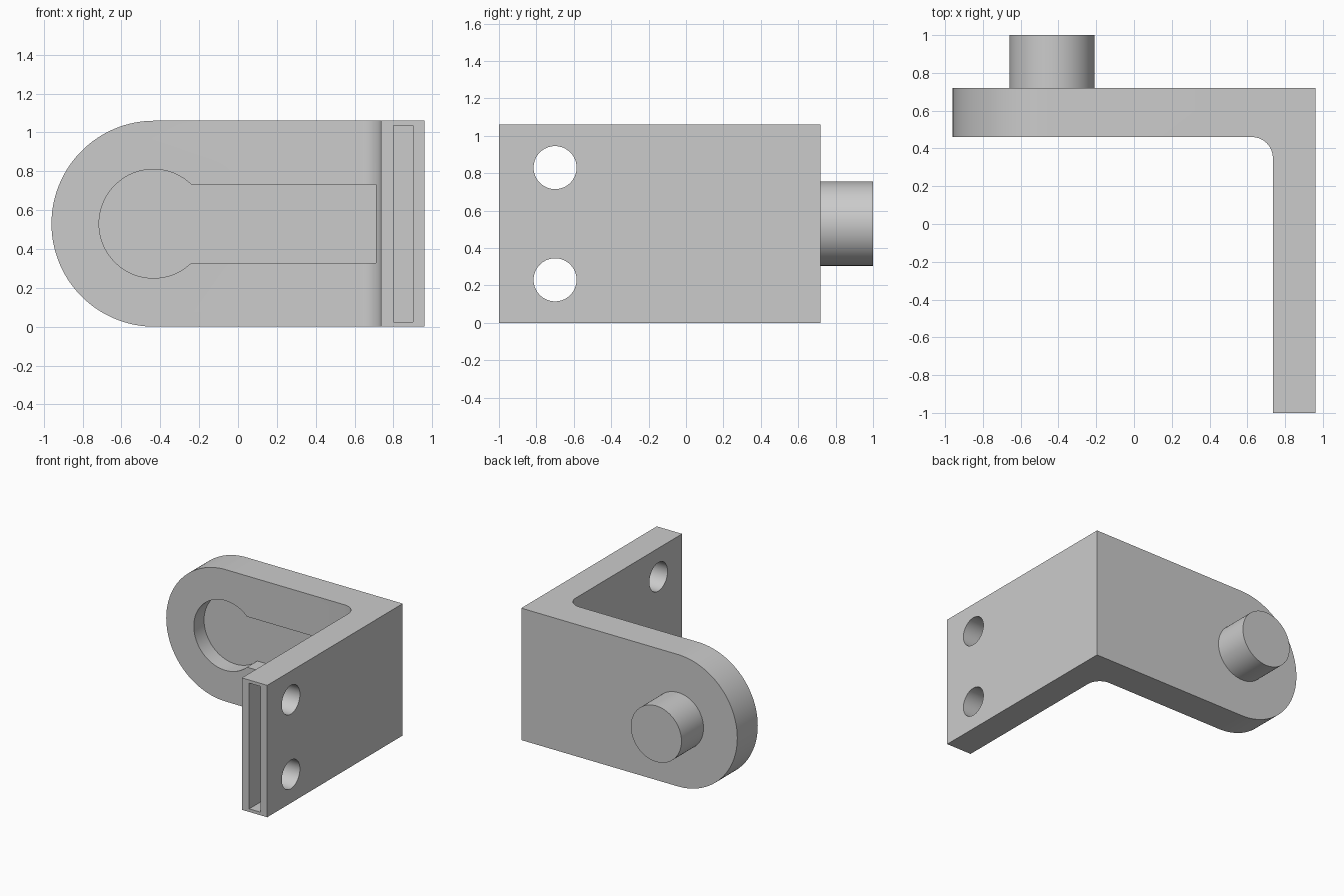
import bpy
import bmesh
from math import asin, cos, pi, sin
from mathutils import Vector

default = bpy.data.objects.get("Cube")
if default:
    bpy.data.objects.remove(default, do_unlink=True)

# Main dimensions
HEIGHT = 1.06
MID = HEIGHT / 2
EYE_X = -0.435
BACK, FRONT = 0.72, 0.46
WALL_IN, WALL_OUT = 0.735, 0.96
FILLET = 0.11

grey = bpy.data.materials.new("plain grey")
grey.use_nodes = True
grey.diffuse_color = (0.6, 0.6, 0.6, 1)
grey.node_tree.nodes["Principled BSDF"].inputs["Base Color"].default_value = (0.6, 0.6, 0.6, 1)


def arc(cx, cy, r, start, end, steps):
    return [(cx + r * cos(start + (end - start) * i / steps),
             cy + r * sin(start + (end - start) * i / steps)) for i in range(steps + 1)]


def circle(cx, cy, r, steps=96):
    return arc(cx, cy, r, 0, 2 * pi, steps)[:-1]


def prism(name, outline, axis, low, high):
    """Extrude a 2D outline along an axis from low to high."""
    place = {"x": lambda a, b: (low, a, b),
             "y": lambda a, b: (a, low, b),
             "z": lambda a, b: (a, b, low)}[axis]
    shift = Vector([(high - low) * (axis == k) for k in "xyz"])
    bm = bmesh.new()
    face = bm.faces.new([bm.verts.new(place(a, b)) for a, b in outline])
    top = bmesh.ops.extrude_face_region(bm, geom=[face])["geom"]
    bmesh.ops.translate(bm, vec=shift, verts=[v for v in top if isinstance(v, bmesh.types.BMVert)])
    bmesh.ops.recalc_face_normals(bm, faces=bm.faces)
    mesh = bpy.data.meshes.new(name)
    bm.to_mesh(mesh)
    bm.free()
    mesh.materials.append(grey)
    obj = bpy.data.objects.new(name, mesh)
    bpy.context.collection.objects.link(obj)
    return obj


def combine(target, tool, operation):
    """Apply a boolean with the tool, then discard the tool."""
    tool.hide_render = True
    mod = target.modifiers.new(operation, "BOOLEAN")
    mod.operation = operation
    mod.solver = "EXACT"
    mod.object = tool
    bpy.context.view_layer.objects.active = target
    bpy.ops.object.modifier_apply(modifier=mod.name)
    bpy.data.objects.remove(tool, do_unlink=True)


# Angle plate: L outline with a filleted inner corner
corner = arc(WALL_IN - FILLET, FRONT - FILLET, FILLET, pi / 2, 0, 16)
bracket = prism("bracket", [(-1.1, BACK), (-1.1, FRONT)] + corner
                + [(WALL_IN, -1), (WALL_OUT, -1), (WALL_OUT, BACK)], "z", -0.1, HEIGHT + 0.1)

# Rounded end and final height
rounded = arc(-0.43, MID, MID, pi / 2, 3 * pi / 2, 64)
combine(bracket, prism("rounded_end", rounded + [(1.2, 0), (1.2, HEIGHT)], "y", -1.2, 1.2),
        "INTERSECT")

# Keyhole recess in the front of the plate
r, half = 0.28, 0.203
a = asin(half / r)
keyhole = arc(EYE_X, MID, r, a, 2 * pi - a, 72) + [(0.71, MID - half), (0.71, MID + half)]
combine(bracket, prism("keyhole_recess", keyhole, "y", 0.2, FRONT + 0.13), "DIFFERENCE")

# Narrow slot in the end of the wall
slot = [(0.80, 0.025), (0.90, 0.025), (0.90, HEIGHT - 0.025), (0.80, HEIGHT - 0.025)]
combine(bracket, prism("end_slot", slot, "y", -1.1, -0.84), "DIFFERENCE")

# Mounting holes
for side in (-1, 1):
    hole = circle(-0.70, MID + side * 0.30, 0.115, 64)
    combine(bracket, prism("mounting_hole", hole, "x", 0.6, 1.1), "DIFFERENCE")

# Pin on the back
combine(bracket, prism("pin", circle(EYE_X, MID, 0.225), "y", BACK - 0.05, 1), "UNION")

bpy.ops.object.select_all(action="DESELECT")
bracket.select_set(True)
bpy.context.view_layer.objects.active = bracket
bpy.ops.object.shade_smooth_by_angle(angle=pi / 6)
